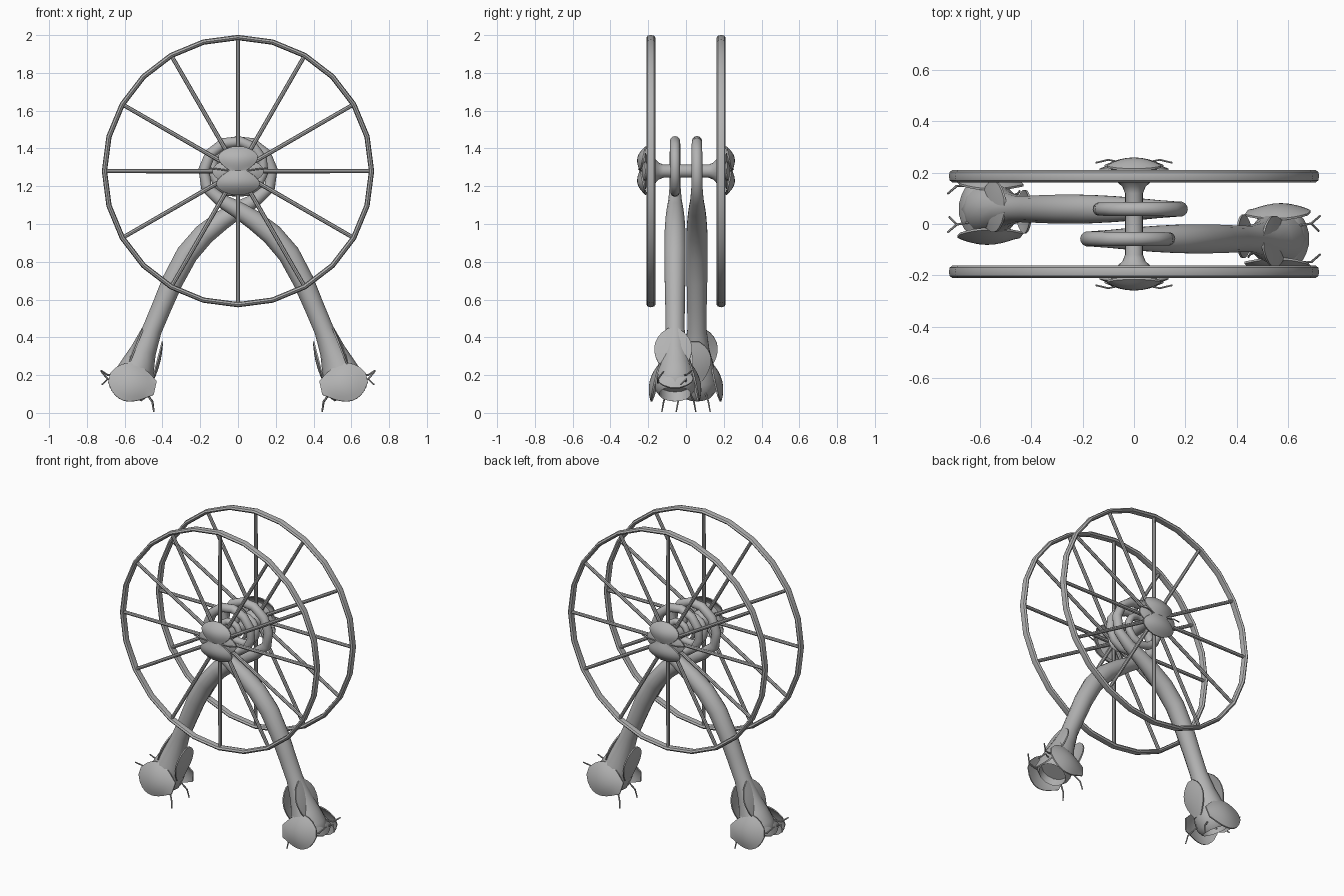
import bpy, bmesh, math
from mathutils import Vector, Matrix

if "Cube" in bpy.data.objects:
    bpy.data.objects.remove(bpy.data.objects["Cube"])

grey = bpy.data.materials.new("plain grey")
grey.diffuse_color = (0.45, 0.45, 0.45, 1)
grey.use_nodes = True
grey.node_tree.nodes["Principled BSDF"].inputs["Base Color"].default_value = grey.diffuse_color
ZC = 1.28                                   # axle height


def finish(name, bm, angle=40):
    bmesh.ops.recalc_face_normals(bm, faces=bm.faces)
    me = bpy.data.meshes.new(name)
    bm.to_mesh(me)
    bm.free()
    me.materials.append(grey)
    ob = bpy.data.objects.new(name, me)
    bpy.context.collection.objects.link(ob)
    bpy.ops.object.select_all(action='DESELECT')
    ob.select_set(True)
    bpy.context.view_layer.objects.active = ob
    bpy.ops.object.shade_smooth_by_angle(angle=math.radians(angle))
    return ob


def sweep(bm, pts, radii, sides=12, closed=False, flat=None):
    """Tube along a path; flat = (radial, sideways) gives an oval section."""
    pts = [Vector(p) for p in pts]
    n, rings = len(pts), []
    for i, p in enumerate(pts):
        a = pts[i - 1] if (i or closed) else p
        b = pts[(i + 1) % n] if (i < n - 1 or closed) else p
        t = (b - a).normalized()
        side = Vector((0, 1, 0)) if abs(t.y) < 0.9 else Vector((1, 0, 0))
        u = t.cross(side).normalized()
        v = u.cross(t)
        ru, rv = flat if flat else (radii[i], radii[i])
        rings.append([bm.verts.new(p + u * ru * math.cos(2 * math.pi * k / sides)
                                   + v * rv * math.sin(2 * math.pi * k / sides)) for k in range(sides)])
    for i in range(n if closed else n - 1):
        A, B = rings[i], rings[(i + 1) % n]
        for k in range(sides):
            bm.faces.new((A[k], A[(k + 1) % sides], B[(k + 1) % sides], B[k]))
    if not closed:
        bm.faces.new(rings[0])
        bm.faces.new(rings[-1])


def petal(bm, c, along, out, length, width, bulge):
    """Pointed cupped leaf centred on c, running 'along' and bulging 'out'."""
    a = Vector(along).normalized()
    o = Vector(out)
    o = (o - a * o.dot(a)).normalized()
    s = a.cross(o)
    nu, nv, th = 10, 8, 0.008
    layers = []
    for d in (0, -th):
        grid = []
        for i in range(nu + 1):
            f = i / nu
            w = width * (math.sin(math.pi * (0.06 + 0.91 * f ** 1.25)) ** 0.6)
            row = []
            for j in range(nv + 1):
                g = 2 * j / nv - 1
                h = bulge * (1 - g * g) * math.sin(math.pi * f) + d
                row.append(bm.verts.new(Vector(c) + a * length * (f - 0.5) + s * w * g + o * h))
            grid.append(row)
        layers.append(grid)
        for i in range(nu):
            for j in range(nv):
                bm.faces.new((grid[i][j], grid[i][j + 1], grid[i + 1][j + 1], grid[i + 1][j]))
    top, bot = layers
    edge = [(0, j) for j in range(nv)] + [(i, nv) for i in range(nu)] \
        + [(nu, j) for j in range(nv, 0, -1)] + [(i, 0) for i in range(nu, 0, -1)]
    for (i, j), (k, l) in zip(edge, edge[1:] + edge[:1]):
        bm.faces.new((top[i][j], top[k][l], bot[k][l], bot[i][j]))


# Wheels: oval rim and twelve spokes
for name, y in (("front_wheel", -0.186), ("back_wheel", 0.186)):
    bm = bmesh.new()
    R = 0.707
    sweep(bm, [(R * math.cos(math.tau * k / 24), y, ZC + R * math.sin(math.tau * k / 24))
               for k in range(24)], None, 8, True, (0.014, 0.024))
    for k in range(12):
        c, s = math.cos(math.tau * k / 12), math.sin(math.tau * k / 12)
        sweep(bm, [(0.03 * c, y, ZC + 0.03 * s), (R * c, y, ZC + R * s)], [0.012, 0.011], 8)
    finish(name, bm)

# Axle, flared at the hubs and into the end flowers
half = [(0.035, 0.12), (0.045, 0.145), (0.065, 0.163), (0.045, 0.175), (0.045, 0.195), (0.1, 0.215), (0.06, 0.228)]
prof = [(r, -y) for r, y in reversed(half)] + half
bm = bmesh.new()
sweep(bm, [(0, y, ZC) for r, y in prof], [r for r, y in prof], 16)
finish("axle", bm)

# Flowers on the axle ends
for name, s in (("front_hub_flower", -1), ("back_hub_flower", 1)):
    bm = bmesh.new()
    petal(bm, (0, s * 0.23, ZC + 0.065), (0, -s * 0.22, 1), (0, s, 0), 0.135, 0.105, 0.028)
    petal(bm, (0, s * 0.23, ZC - 0.06), (0, -s * 0.22, -1), (0, s, 0), 0.135, 0.115, 0.028)
    for x in (-1, 1):
        petal(bm, (x * 0.07, s * 0.222, ZC), (x, -s * 0.1, 0), (0, s, 0), 0.13, 0.05, 0.012)
        sweep(bm, [(x * 0.03, s * 0.235, ZC), (x * 0.1, s * 0.25, ZC + 0.01), (x * 0.15, s * 0.238, ZC + 0.015)],
              [0.004] * 3, 6)
    finish(name, bm)

# Curled legs: flower foot, stem, then a spiral around the axle
Y = -0.058
stem = [(0.588, 0.10, 0.085), (0.575, 0.125, 0.105), (0.555, 0.18, 0.108), (0.53, 0.25, 0.09),
        (0.50, 0.33, 0.068), (0.455, 0.44, 0.052), (0.40, 0.57, 0.053), (0.345, 0.70, 0.056),
        (0.27, 0.84, 0.058), (0.18, 0.945, 0.057), (0.085, 1.02, 0.052), (0.0, 1.075, 0.045), (-0.09, 1.125, 0.036)]
for k in range(20):
    a = math.radians(207 - 30 * k)
    r = 0.188 - 0.0075 * k
    stem.append((r * math.cos(a), ZC + r * math.sin(a), 0.030 - 0.0006 * k))

for side, turn in (("right", 0), ("left", math.pi)):
    rot = Matrix.Rotation(turn, 4, 'Z')

    bm = bmesh.new()
    sweep(bm, [(x, Y, z) for x, z, r in stem], [r for x, z, r in stem], 14)
    # Hollow mouth of the foot
    mouth = min((f for f in bm.faces if len(f.verts) == 14), key=lambda f: f.calc_center_median().z)
    bmesh.ops.inset_region(bm, faces=[mouth], thickness=0.012)
    bmesh.ops.translate(bm, verts=mouth.verts, vec=(-0.02, 0, 0.05))
    bm.transform(rot)
    finish(side + "_leg", bm)

    bm = bmesh.new()
    ax = Vector((0.37, 0, -0.93))
    # Wide front and back petals
    for s in (-1, 1):
        petal(bm, (0.56, Y + s * 0.105, 0.16), (1, 0, 0.22), (0, s, 0.25), 0.25, 0.105, 0.03)
    # Reflexed outer and inner petals, tips pointing up the stem
    petal(bm, (0.555, Y - 0.01, 0.325), -ax, (1, 0, 0.4), 0.27, 0.10, 0.012)
    petal(bm, (0.425, Y + 0.01, 0.265), (-0.25, 0, 0.97), (-1, 0, -0.2), 0.23, 0.085, 0.012)
    # Lip petal over the outer side of the mouth
    petal(bm, (0.63, Y, 0.19), (0.55, 0, -0.6), (1, 0, 0.8), 0.15, 0.095, 0.025)
    bm.transform(rot)
    finish(side + "_foot_petals", bm)

    # Thin stamens
    bm = bmesh.new()
    for path in ([(0.50, Y - 0.04, 0.12), (0.452, Y - 0.06, 0.06), (0.445, Y - 0.07, 0.005)],
                 [(0.50, Y + 0.07, 0.12), (0.455, Y + 0.1, 0.06), (0.445, Y + 0.11, 0.005)],
                 [(0.63, Y - 0.09, 0.16), (0.69, Y - 0.09, 0.18), (0.725, Y - 0.06, 0.22)],
                 [(0.63, Y + 0.05, 0.2), (0.69, Y + 0.06, 0.2), (0.725, Y + 0.09, 0.225)],
                 [(0.63, Y + 0.05, 0.15), (0.69, Y + 0.06, 0.18), (0.72, Y + 0.03, 0.15)]):
        sweep(bm, path, [0.005, 0.005, 0.004], 6)
    bm.transform(rot)
    finish(side + "_stamens", bm)
